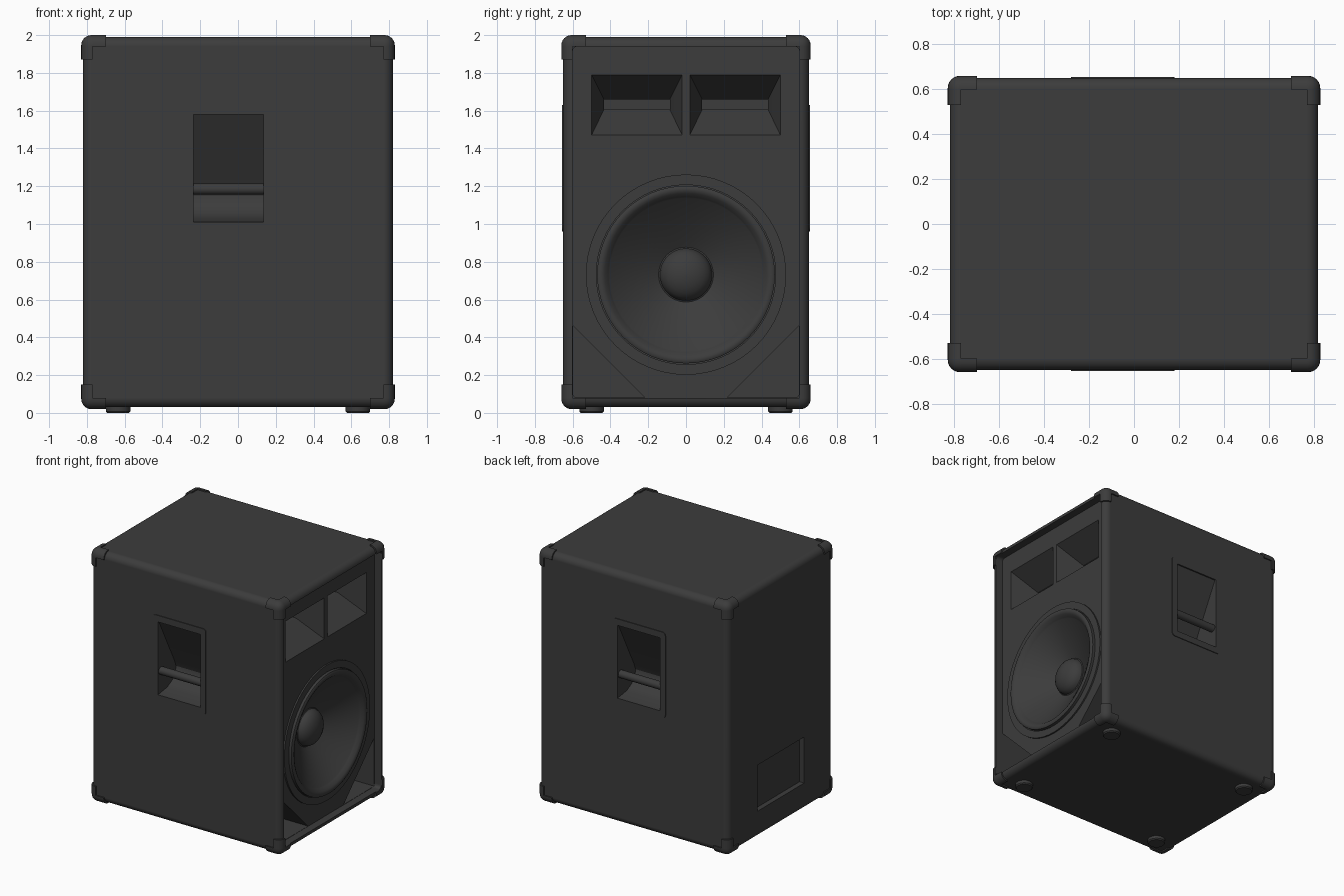
import bpy, bmesh, math
from mathutils import Vector

if "Cube" in bpy.data.objects:
    bpy.data.objects.remove(bpy.data.objects["Cube"])

mat = bpy.data.materials.new("black_vinyl")
mat.diffuse_color = (0.045, 0.045, 0.045, 1)
mat.use_nodes = True
mat.node_tree.nodes["Principled BSDF"].inputs["Base Color"].default_value = mat.diffuse_color


def finish(name, bm, loc=(0, 0, 0)):
    bmesh.ops.recalc_face_normals(bm, faces=bm.faces)
    me = bpy.data.meshes.new(name)
    bm.to_mesh(me)
    bm.free()
    ob = bpy.data.objects.new(name, me)
    ob.location = loc
    me.materials.append(mat)
    bpy.context.collection.objects.link(ob)
    return ob


def loft(name, sections, bevel=0):
    """Skin a list of equal-length closed loops and cap both ends."""
    bm = bmesh.new()
    rings = [[bm.verts.new(p) for p in s] for s in sections]
    n = len(rings[0])
    for a, b in zip(rings, rings[1:]):
        for i in range(n):
            bm.faces.new((a[i], a[(i + 1) % n], b[(i + 1) % n], b[i]))
    bm.faces.new(rings[0])
    bm.faces.new(rings[-1])
    if bevel:
        bmesh.ops.bevel(bm, geom=bm.edges[:], offset=bevel, segments=6,
                        profile=0.5, affect='EDGES')
    return finish(name, bm)


def rrect(u0, u1, v0, v1, r=0.0, n=5):
    """Rounded rectangle outline in 2D."""
    if not r:
        return [(u0, v0), (u1, v0), (u1, v1), (u0, v1)]
    pts = []
    for k, (u, v) in enumerate([(u1 - r, v1 - r), (u0 + r, v1 - r),
                                (u0 + r, v0 + r), (u1 - r, v0 + r)]):
        for i in range(n + 1):
            a = math.pi / 2 * (k + i / n)
            pts.append((u + r * math.cos(a), v + r * math.sin(a)))
    return pts


def circle(r, cu, cv, n=64):
    return [(cu + r * math.cos(2 * math.pi * i / n),
             cv + r * math.sin(2 * math.pi * i / n)) for i in range(n)]


def on_x(pts, x):
    return [(x, u, v) for u, v in pts]


def on_y(pts, y):
    return [(u, y, v) for u, v in pts]


def on_z(pts, z):
    return [(u, v, z) for u, v in pts]


def apply_mod(ob, kind, **props):
    m = ob.modifiers.new(kind.lower(), kind)
    for k, v in props.items():
        setattr(m, k, v)
    bpy.context.view_layer.objects.active = ob
    bpy.ops.object.modifier_apply(modifier=m.name)


def cut(ob, cutters):
    for c in cutters:
        apply_mod(ob, 'BOOLEAN', operation='DIFFERENCE', solver='EXACT', object=c)


def mirror(ob, x, y, z=False):
    apply_mod(ob, 'MIRROR', use_axis=(x, y, z), use_mirror_merge=False)


def smooth(ob):
    bpy.ops.object.select_all(action='DESELECT')
    ob.select_set(True)
    bpy.context.view_layer.objects.active = ob
    bpy.ops.object.shade_smooth_by_angle(angle=math.radians(32))


BAFFLE = 0.76
WZ = 0.732  # woofer centre height

# Cutters: grille recess, back jack recess, woofer hole
recess = loft("recess_cutter", [on_x(rrect(-.6, .6, .08, 1.94, .025), x) for x in (BAFFLE, .9)])
jack = loft("jack_cutter", [on_x(rrect(-.29, .29, .24, .6), x) for x in (-.9, -.78)])
hole = loft("woofer_cutter", [on_x(circle(.44, 0, WZ), x) for x in (.5, BAFFLE + .02)])
cutters = [recess, jack, hole]

# Cutters: twin horn flares, triangular ports and handle cups on both sides
handle_profile = [(.72, 1.58), (.645, 1.58), (.45, 1.2), (.43, 1.15), (.44, 1.1),
                  (.48, 1.055), (.54, 1.025), (.645, 1.01), (.72, 1.01)]
cups = []
for s in (-1, 1):
    mouth = rrect(s * .02, s * .5, 1.47, 1.79)
    throat = rrect(s * .085, s * .435, 1.605, 1.66)
    cutters.append(loft("horn_cutter", [on_x(mouth, BAFFLE + .02), on_x(mouth, BAFFLE),
                                        on_x(throat, .56), on_x(throat, .5)]))
    tri = [(s * .598, .082), (s * .598, .46), (s * .22, .082)]
    cutters.append(loft("port_cutter", [on_x(tri, x) for x in (.26, BAFFLE + .005)]))
    cups.append(loft("handle_cutter", [[(x, s * y, z) for y, z in handle_profile]
                                       for x in (-.235, .135)]))

# Cabinet
cabinet = loft("cabinet", [on_z(rrect(-.82, .82, -.65, .65), z) for z in (.03, 1.99)], bevel=.05)
cut(cabinet, cutters + cups)
smooth(cabinet)
wn = cabinet.modifiers.new("weighted", 'WEIGHTED_NORMAL')
wn.keep_sharp = True

# Handle frames and grip bars
frame = loft("handle_frame", [on_y(rrect(-.28, .18, .96, 1.63, .025), y) for y in (-.648, -.656)])
cut(frame, cups[:1])
mirror(frame, False, True)
bar = loft("handle_bar", [on_x(circle(.03, -.615, 1.185, 24), x) for x in (-.24, .14)])
mirror(bar, False, True)
smooth(bar)

# Woofer: frame ring, surround, cone and dust cap as one revolved profile
profile = [(.53, -.01), (.53, .012), (.475, .012), (.475, .004), (.47, .004), (.47, .03),
           (.46, .036), (.445, .036), (.43, .028), (.412, .008), (.405, .0), (.145, -.15),
           (.138, -.146)]
profile += [(.138 * math.cos(a), -.146 + .085 * math.sin(a))
            for a in [math.radians(d) for d in (15, 30, 45, 60, 75, 87)]]
woofer = loft("woofer", [on_x(circle(r, 0, WZ), BAFFLE + d) for r, d in profile])
# the rear cap is not wanted on an open cone
bm = bmesh.new()
bm.from_mesh(woofer.data)
rear = [f for f in bm.faces if len(f.verts) > 4 and f.calc_center_median().x > BAFFLE - .02]
bmesh.ops.delete(bm, geom=rear, context='FACES_ONLY')
for f in bm.faces:
    if f.calc_center_median().x < BAFFLE - .06 and f.normal.x < 0:
        f.normal_flip()
c = [f for f in bm.faces if len(f.verts) > 4]
if c and c[0].normal.x < 0:
    bmesh.ops.reverse_faces(bm, faces=bm.faces)
bm.to_mesh(woofer.data)
bm.free()
smooth(woofer)

# Corner protectors: three short arms meeting at a rounded corner, mirrored to all eight
OUT = Vector((.83, .66, .99))
ARM, LEN = .06, .13
bm = bmesh.new()
for cell in ((0, 0, 0), (1, 0, 0), (0, 1, 0), (0, 0, 1)):
    lo = [OUT[i] - (LEN if cell[i] else ARM) for i in range(3)]
    hi = [OUT[i] - (ARM if cell[i] else 0) for i in range(3)]
    made = bmesh.ops.create_cube(bm, size=1)["verts"]
    for v in made:
        v.co = Vector([lo[i] if v.co[i] < 0 else hi[i] for i in range(3)])
seen = {}
for f in bm.faces:
    key = tuple(round(k, 4) for k in f.calc_center_median())
    seen.setdefault(key, []).append(f)
inner = [f for fs in seen.values() if len(fs) > 1 for f in fs]
bmesh.ops.delete(bm, geom=inner, context='FACES_ONLY')
bmesh.ops.remove_doubles(bm, verts=bm.verts[:], dist=1e-4)
outer = [e for e in bm.edges
         if sum(all(abs(v.co[i] - OUT[i]) < 1e-4 for v in e.verts) for i in range(3)) == 2]
bmesh.ops.bevel(bm, geom=outer, offset=.054, segments=6, profile=.5, affect='EDGES')
corners = finish("corner_protectors", bm, (0, 0, 1.01))
mirror(corners, True, True, True)
smooth(corners)

# Rubber feet
feet = loft("feet", [on_z(circle(r, .635, .5, 32), z)
                     for r, z in ((.058, 0), (.065, .008), (.065, .035))])
mirror(feet, True, True)
smooth(feet)

# Remove the cutters
for c in cutters + cups:
    bpy.data.objects.remove(c, do_unlink=True)
